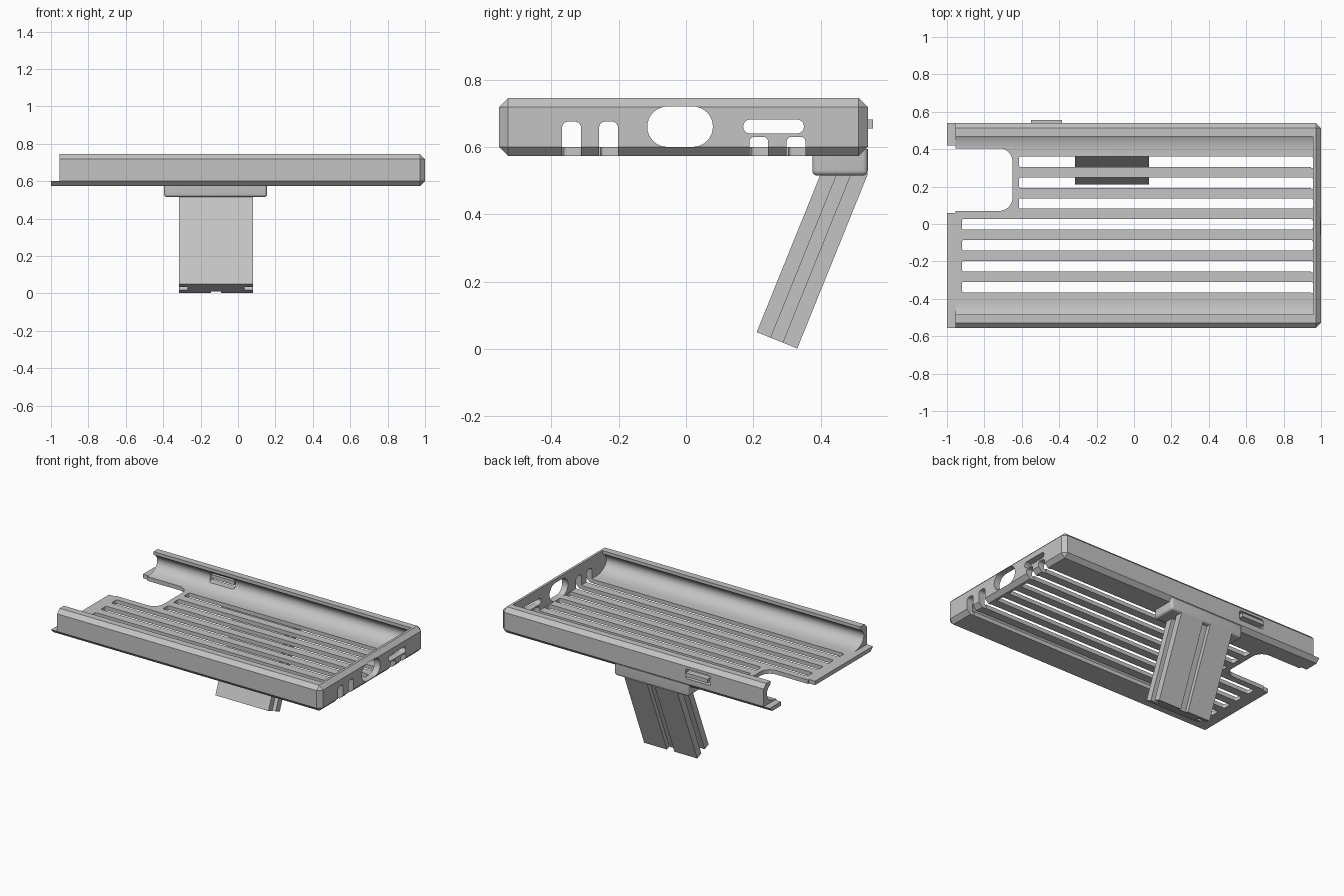
import bpy, bmesh
from math import sin, cos, pi, radians
from mathutils import Vector

if "Cube" in bpy.data.objects:
    bpy.data.objects.remove(bpy.data.objects["Cube"])

grey = bpy.data.materials.new("plain grey")
grey.use_nodes = True
grey.diffuse_color = (0.55, 0.55, 0.55, 1)
grey.node_tree.nodes["Principled BSDF"].inputs["Base Color"].default_value = (0.55, 0.55, 0.55, 1)


def finish(name, bm):
    bmesh.ops.recalc_face_normals(bm, faces=bm.faces)
    mesh = bpy.data.meshes.new(name)
    bm.to_mesh(mesh)
    bm.free()
    mesh.materials.append(grey)
    ob = bpy.data.objects.new(name, mesh)
    bpy.context.collection.objects.link(ob)
    return ob


def prism(name, outline, along):
    """Extrude a closed 3D outline along a vector."""
    bm = bmesh.new()
    face = bm.faces.new([bm.verts.new(p) for p in outline])
    res = bmesh.ops.extrude_face_region(bm, geom=[face])
    bmesh.ops.translate(bm, vec=along, verts=[v for v in res["geom"] if isinstance(v, bmesh.types.BMVert)])
    return finish(name, bm)


def box(name, lo, hi, bevel=0, segments=1, rule=None):
    """Box between two corners, bevelling the edges that pass the rule."""
    bm = bmesh.new()
    bmesh.ops.create_cube(bm, size=1)
    for v in bm.verts:
        v.co = [(a + b) / 2 + c * (b - a) for a, b, c in zip(lo, hi, v.co)]
    if bevel:
        edges = [e for e in bm.edges if rule((e.verts[0].co + e.verts[1].co) / 2)]
        bmesh.ops.bevel(bm, geom=edges, offset=bevel, segments=segments, profile=0.5, affect="EDGES")
    return finish(name, bm)


def rounded(u0, u1, v0, v1, r, n=8):
    """Rounded rectangle outline as (u, v) pairs."""
    corners = [(u1 - r, v1 - r), (u0 + r, v1 - r), (u0 + r, v0 + r), (u1 - r, v0 + r)]
    return [(cu + r * cos(pi / 2 * (q + i / n)), cv + r * sin(pi / 2 * (q + i / n)))
            for q, (cu, cv) in enumerate(corners) for i in range(n + 1)]


def activate(ob):
    bpy.ops.object.select_all(action="DESELECT")
    ob.select_set(True)
    bpy.context.view_layer.objects.active = ob


def cut(target, cutter):
    cutter.hide_render = True
    mod = target.modifiers.new("cut", "BOOLEAN")
    mod.operation, mod.solver, mod.object = "DIFFERENCE", "EXACT", cutter
    activate(target)
    bpy.ops.object.modifier_apply(modifier=mod.name)
    bpy.data.objects.remove(cutter)


def floor_cut(u0, u1, v0, v1, r):
    cut(tray, prism("cutter", [(u, v, 0.5) for u, v in rounded(u0, u1, v0, v1, r)], (0, 0, 0.14)))


def end_cut(u0, u1, v0, v1, r):
    cut(tray, prism("cutter", [(0.945, u, v) for u, v in rounded(u0, u1, v0, v1, r)], (0.1, 0, 0)))


# Tray shell: chamfered everywhere except around its open left end
MID = -0.0075
FLOOR = 0.6
tray = box("tray", (-1, -0.555, 0.573), (1, 0.54, 0.745), 0.027, 1, lambda c: c.x > -0.9)

# Cavity with curved side walls and an overhanging lip
half = []
for i in range(15):
    a = radians(-90 + 140 * i / 14)
    half.append((0.405 + 0.11 * cos(a), 0.67 + 0.07 * sin(a)))
half.append((half[-1][0], 0.8))
section = half + [(-y, z) for y, z in reversed(half)]
cut(tray, prism("cutter", [(-1.1, MID + y, z) for y, z in section], (2.057, 0, 0)))

# Step at the open end, leaving only a thin floor ledge
cut(tray, box("cutter", (-1.1, -0.7, FLOOR), (-0.955, 0.7, 0.9)))

# Notch in the floor
floor_cut(-1.2, -0.65, 0.07, 0.405, 0.07)
floor_cut(-1.1, -0.955, 0.06, 0.42, 0.002)

# Ventilation slots
for i in range(7):
    y = 0.333 - 0.1117 * i
    floor_cut(-0.615 if i < 3 else -0.92, 0.956, y - 0.028, y + 0.028, 0.01)

# Openings in the end wall
end_cut(-0.115, 0.08, FLOOR, 0.72, 0.0599)
end_cut(0.17, 0.35, 0.64, 0.681, 0.02)
for y in (-0.34, -0.23):
    end_cut(y - 0.028, y + 0.028, 0.5, 0.675, 0.018)
for y in (0.216, 0.327):
    end_cut(y - 0.028, y + 0.028, 0.5, 0.63, 0.015)

# Side button window
window = rounded(-0.56, -0.375, 0.635, 0.7, 0.012)
cut(tray, prism("cutter", [(x, 0.46, z) for x, z in window], (0, 0.2, 0)))
button = box("side_button", (-0.55, 0.512, 0.655), (-0.385, 0.555, 0.681))
box("button_hinge", (-0.565, 0.515, 0.658), (-0.54, 0.535, 0.678))

# Mounting block under the tray
block = box("mount_block", (-0.395, 0.375, 0.515), (0.155, 0.54, 0.594), 0.015, 5,
            lambda c: c.z < 0.59)

# Slanted leg with grooves on both sides and the back
AXIS, DEPTH = Vector((0, 0.375, 0.927)), Vector((0, 0.927, -0.375))
W, T = 0.197, 0.13
side = [(0.0275, T), (0.0275, T - 0.027)]
right = [(0.0275, T - 0.027), (0.0275, T), (W, T), (W, 0.083), (W - 0.045, 0.083),
         (W - 0.045, 0.045), (W, 0.045), (W, 0)]
profile = right + [(-x, t) for x, t in reversed(right)]
leg = prism("leg", [Vector((-0.118 + x, 0.21, 0.05)) + DEPTH * t for x, t in profile], AXIS * 0.56)

for ob in (tray, block):
    activate(ob)
    bpy.ops.object.shade_smooth_by_angle(angle=radians(30))
